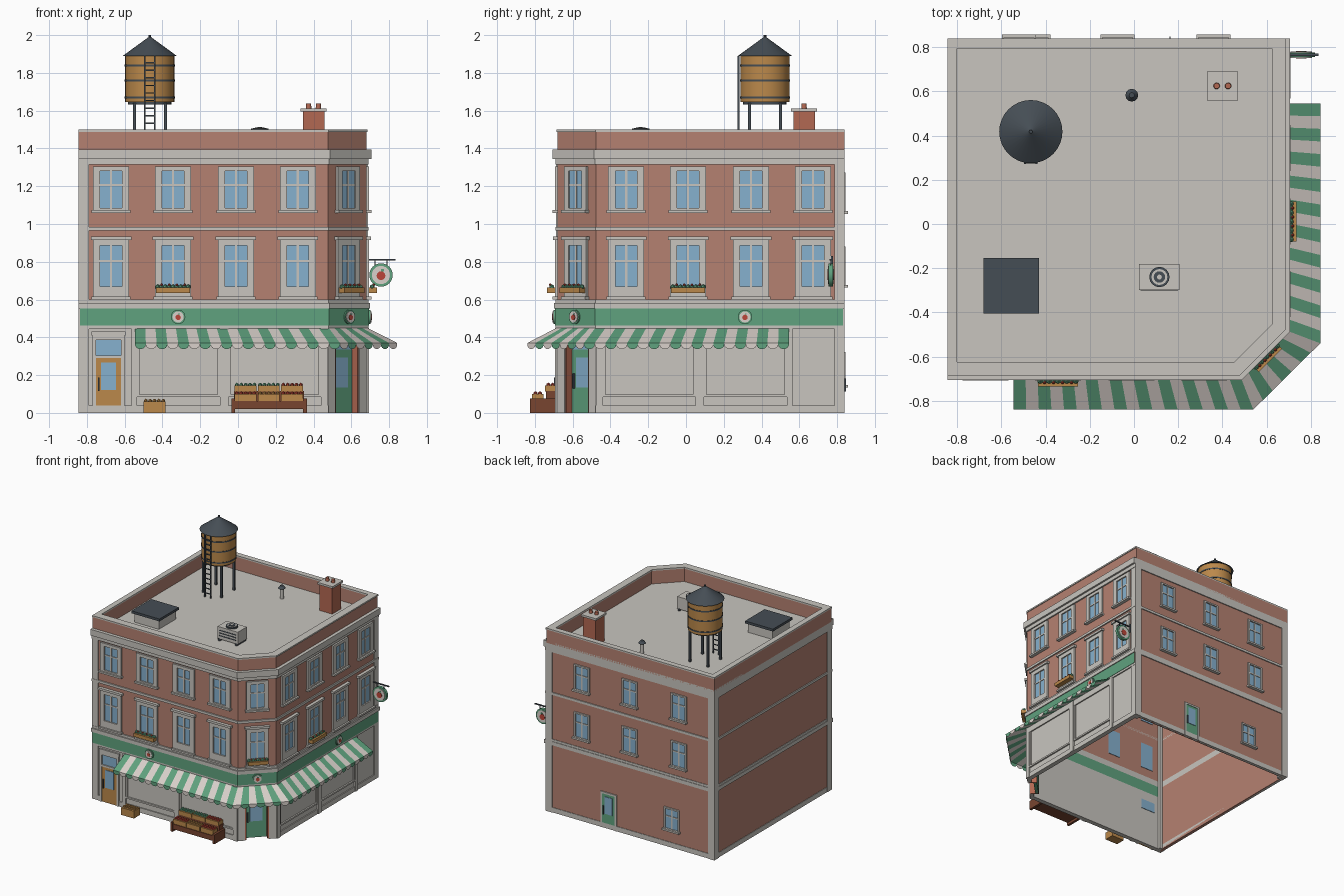
import bpy, bmesh, math
from mathutils import Matrix, Vector

if "Cube" in bpy.data.objects:
    bpy.data.objects.remove(bpy.data.objects["Cube"])

PALETTE = dict(brick=(.46, .22, .165), terracotta=(.45, .14, .085), stone=(.58, .56, .52),
               cream=(.70, .64, .60), glass=(.24, .44, .62), green=(.115, .36, .21),
               wood=(.50, .25, .07), slate=(.06, .075, .09), brown=(.19, .06, .03),
               red=(.50, .06, .04))
NAMES = list(PALETTE)
MATS = []
for name, rgb in PALETTE.items():
    m = bpy.data.materials.new(name)
    m.use_nodes = True
    m.diffuse_color = (*rgb, 1)
    m.node_tree.nodes["Principled BSDF"].inputs["Base Color"].default_value = (*rgb, 1)
    MATS.append(m)


def wall(x, y, deg):
    return Matrix.Translation((x, y, 0)) @ Matrix.Rotation(math.radians(deg), 4, 'Z')


# Wall frames: u runs right along the wall, z up, w outward
FRONT, CORNER = wall(0, -.68, 0), wall(.578, -.578, 45)
RIGHT, BACK, WORLD = wall(.68, 0, 90), wall(0, .83, 180), Matrix()


class Part:
    def __init__(self, name, frame=WORLD):
        self.name, self.frame, self.bm = name, frame, bmesh.new()

    def paint(self, verts, mat, smooth=False):
        for f in {f for v in verts for f in v.link_faces}:
            f.material_index, f.smooth = NAMES.index(mat), smooth

    def box(self, mat, u0, u1, z0, z1, w0, w1):
        t = Matrix.Translation(((u0 + u1) / 2, -(w0 + w1) / 2, (z0 + z1) / 2))
        s = Matrix.Diagonal((u1 - u0, w1 - w0, z1 - z0, 1))
        self.paint(bmesh.ops.create_cube(self.bm, size=1, matrix=self.frame @ t @ s)['verts'], mat)

    def cone(self, mat, u, z, w, r1, r2, depth, facing=False, seg=24):
        # centred at u, z, w; facing turns the axis outward from the wall
        t = self.frame @ Matrix.Translation((u, -w, z))
        if facing:
            t = t @ Matrix.Rotation(math.pi / 2, 4, 'X')
        v = bmesh.ops.create_cone(self.bm, cap_ends=True, segments=seg, radius1=r1,
                                  radius2=r2, depth=depth, matrix=t)['verts']
        self.paint(v, mat, True)

    def ball(self, mat, u, z, w, r):
        t = self.frame @ Matrix.Translation((u, -w, z))
        v = bmesh.ops.create_icosphere(self.bm, subdivisions=1, radius=r, matrix=t)['verts']
        self.paint(v, mat, True)

    def face(self, mat, pts):
        f = self.bm.faces.new([self.bm.verts.new(p) for p in pts])
        f.material_index = NAMES.index(mat)

    def done(self):
        me = bpy.data.meshes.new(self.name)
        self.bm.to_mesh(me)
        self.bm.free()
        for m in MATS:
            me.materials.append(m)
        me.set_sharp_from_angle(angle=math.radians(35))
        bpy.context.collection.objects.link(bpy.data.objects.new(self.name, me))


def footprint(o, b):
    # street sides grow by o, rear and left sides by b
    k = .476 + .414 * o
    return [(-.845 - b, -.68 - o), (k, -.68 - o), (.68 + o, -k), (.68 + o, .84 + b), (-.845 - b, .84 + b)]


def ring(name, z0, z1, out, inn, mats, skip=()):
    # hollow storey band; mats give front, corner, right, back, left
    p = Part(name)
    a, c = footprint(*out), footprint(*inn)
    for i in range(5):
        if i in skip:
            continue
        j = (i + 1) % 5
        A, B, C, D = a[i], a[j], c[j], c[i]
        for quad in ([(*A, z0), (*B, z0), (*B, z1), (*A, z1)], [(*C, z0), (*D, z0), (*D, z1), (*C, z1)],
                     [(*A, z1), (*B, z1), (*C, z1), (*D, z1)], [(*D, z0), (*C, z0), (*B, z0), (*A, z0)]):
            p.face(mats[i], quad)
    p.done()


# Shell
BR, ST, IN = ['brick'] * 5, ['stone'] * 5, (-.03, -.03)
SHOP = ['stone'] * 3 + ['brick'] * 2
ring("ground_walls", 0, .46, (0, -.008), IN, SHOP, skip=(1,))
ring("plinth", 0, .04, (.008, -.004), IN, ST, skip=(1,))
ring("awning_rail", .445, .462, (.01, -.008), IN, SHOP)
ring("sign_band", .462, .552, (.013, -.008), IN, ['green'] * 3 + ['brick'] * 2)
ring("shop_cornice", .552, .582, (.02, 0), IN, ST)
ring("shop_cornice_top", .582, .6, (.01, -.004), IN, ST)
ring("upper_walls", .6, 1.315, (0, -.008), IN, BR)
ring("storey_band", .965, .985, (.01, 0), IN, ST)
ring("cornice_lower", 1.315, 1.345, (.012, 0), IN, ST)
ring("cornice_upper", 1.345, 1.395, (.027, 0), IN, ST)
ring("parapet", 1.38, 1.488, (0, 0), (-.05, -.04), BR)
ring("parapet_cap", 1.488, 1.5, (.006, 0), (-.055, -.045), ST)
roof = Part("roof_deck")
roof.face('stone', [(*q, 1.38) for q in footprint(-.02, -.02)])
roof.done()

posts = Part("corner_pilasters", FRONT)
posts.box('stone', -.845, -.79, 0, 1.32, -.05, .008)
posts.frame = RIGHT
posts.box('stone', .785, .84, 0, 1.32, -.05, .008)
posts.frame = BACK
posts.box('stone', .79, .845, 0, 1.32, -.05, .01)
posts.done()


def window(name, frame, u, z0, z1, gw, jamb, head, foot, hood=False):
    # glass, surround, sash bars, sill and optional hood
    p = Part(name, frame)
    g, s = gw / 2, gw / 2 + jamb
    p.box('glass', u - g, u + g, z0, z1, -.034, .003)
    for e in (-1, 1):
        a, b = sorted((u + e * g, u + e * s))
        p.box('stone', a, b, z0 - foot, z1 + head, -.01, .014)
    p.box('stone', u - g, u + g, z1, z1 + head, -.01, .014)
    p.box('stone', u - g, u + g, z0 - foot, z0, -.01, .014)
    p.box('stone', u - .006, u + .006, z0, z1, 0, .008)
    zm = z0 + (z1 - z0) * .62
    p.box('stone', u - g, u + g, zm - .005, zm + .005, 0, .008)
    p.box('stone', u - s - .008, u + s + .008, z0 - foot - .004, z0 - foot + .01, 0, .028)
    if hood:
        p.box('stone', u - s - .012, u + s + .012, z1 + head - .014, z1 + head + .004, 0, .025)
    p.done()


def flower_box(name, frame, u, half):
    p = Part(name, frame)
    p.box('wood', u - half, u + half, .635, .663, .01, .055)
    n = 9
    for i in range(n):
        x = u + half * .9 * (2 * i / (n - 1) - 1)
        p.ball('green', x, .667, .03, .014)
        if i % 2:
            p.ball('red', x, .678, .038, .008)
    p.done()


COLS = (-.672, -.344, -.011, .317)
for label, frame, us, gw, jamb in (("front", FRONT, COLS, .115, .038), ("corner", CORNER, [0], .10, .032),
                                   ("right", RIGHT, [-c for c in COLS], .115, .038)):
    for i, u in enumerate(us):
        window(f"{label}_upper_window_{i}", frame, u, 1.085, 1.28, gw, jamb, .025, .022)
        window(f"{label}_lower_window_{i}", frame, u, .67, .885, gw, jamb, .045, .065, True)
for i, u in enumerate((-.36, .075, .52)):
    window(f"back_upper_window_{i}", BACK, u, 1.07, 1.26, .115, .012, .012, .012)
    window(f"back_lower_window_{i}", BACK, u, .68, .87, .115, .012, .012, .012)
window("back_ground_window", BACK, .456, .15, .31, .115, .012, .012, .012)
flower_box("front_flower_box", FRONT, COLS[1], .09)
flower_box("corner_flower_box", CORNER, 0, .075)
flower_box("right_flower_box", RIGHT, -COLS[2], .09)


def door(name, frame, u, half, top, w, mat):
    p = Part(name, frame)
    p.box(mat, u - half, u + half, 0, top, w - .02, w + .006)
    p.box('glass', u - half * .6, u + half * .6, top * .42, top * .92, w - .022, w + .01)
    p.box('slate', u - half * .85, u - half * .74, top * .4, top * .65, w, w + .018)
    return p


d = door("side_door", FRONT, -.685, .066, .29, .002, 'wood')
d.box('glass', -.751, -.619, .305, .385, -.034, .005)
for a, b, z0, z1 in ((-.77, -.751, 0, .43), (-.619, -.6, 0, .43), (-.751, -.619, .29, .305),
                     (-.751, -.619, .385, .41), (-.775, -.595, .41, .43)):
    d.box('stone', a, b, z0, z1, 0, .014)
d.done()
d = door("back_door", BACK, -.117, .058, .28, .0, 'green')
for a, b, z1 in ((-.19, -.175, .295), (-.059, -.044, .295)):
    d.box('stone', a, b, 0, z1, 0, .01)
d.box('stone', -.175, -.059, .28, .295, 0, .01)
d.done()

# Recessed corner entrance
d = door("corner_door", CORNER, 0, .08, .32, -.05, 'green')
d.box('glass', -.08, .08, .335, .4, -.065, -.048)
d.box('green', -.085, .085, .32, .335, -.07, -.045)
for e in (-1, 1):
    for mat, a, b, w0, w1 in (('stone', .09, .146, -.03, .002), ('terracotta', .08, .09, -.07, -.004)):
        u0, u1 = sorted((e * a, e * b))
        d.box(mat, u0, u1, 0, .46, w0, w1)
d.box('stone', -.09, .09, .4, .46, -.07, 0)
d.done()

# Shop fronts: piers, window frames and kick rails
for label, frame, s in (("front", FRONT, 1), ("right", RIGHT, -1)):
    p = Part(label + "_shop_front", frame)
    for a, b in ((-.565, -.535), (-.095, -.05), (.44, .476)):
        p.box('stone', *sorted((s * a, s * b)), 0, .45, 0, .014)
    for a, b in ((-.535, -.095), (-.05, .44)):
        p.box('stone', *sorted((s * a, s * b)), .085, .098, 0, .012)
        p.box('stone', *sorted((s * a, s * b)), .4, .45, 0, .01)
        for x in (a, b - .014):
            p.box('stone', *sorted((s * x, s * (x + .014))), .098, .4, 0, .008)
    p.done()

# Striped awning with scalloped edge
awning = Part("awning")
runs = [((-.545, -.685), (.48, -.685), (-.545, -.84), (.54, -.84), 19),
        ((.48, -.685), (.685, -.48), (.54, -.84), (.843, -.54), 7),
        ((.685, -.48), (.685, .545), (.843, -.54), (.843, .545), 19)]
count = 0
for run in runs:
    ia, ib, oa, ob = (Vector((*q, z)) for q, z in zip(run, (.45, .45, .37, .37)))
    n = run[4]
    for i in range(n):
        mat = ('green', 'cream')[count % 2]
        count += 1
        t, t2 = i / n, (i + 1) / n
        a, b = oa.lerp(ob, t), oa.lerp(ob, t2)
        awning.face(mat, [ia.lerp(ib, t), a, b, ia.lerp(ib, t2)])
        arc = [a.lerp(b, .5 - .5 * math.cos(math.pi * k / 8)) - Vector((0, 0, .008 + .024 * math.sin(math.pi * k / 8)))
               for k in range(9)]
        awning.face(mat, [a] + arc + [b])
awning.done()


def medallion(p, u, z, w, r, side=1):
    # green rim, pale face, red fruit with leaf
    p.cone('green', u, z, w, r, r, .012, True)
    p.cone('cream', u, z, w + side * .004, r * .78, r * .78, .012, True)
    p.cone('red', u, z - r * .06, w + side * .007, r * .38, r * .38, .012, True, 12)
    p.box('green', u, u + r * .25, z + r * .32, z + r * .5, w, w + side * .013)


for label, frame, u in (("front", FRONT, -.317), ("corner", CORNER, 0), ("right", RIGHT, .312)):
    p = Part(label + "_medallion", frame)
    medallion(p, u, .508, .016, .038)
    p.done()
p = Part("hanging_sign", wall(0, .766, 0))
medallion(p, .757, .73, .005, .062)
medallion(p, .757, .73, -.005, .062, -1)
p.box('slate', .68, .835, .807, .815, -.005, .005)
p.box('slate', .68, .69, .76, .83, -.012, .012)
for u in (.725, .789):
    p.box('slate', u - .002, u + .002, .77, .81, -.002, .002)
p.done()


def crate(p, u0, u1, z0, z1, w0, w1, fruit):
    p.box('wood', u0, u1, z0, z1, w0, w1)
    n = max(4, round((u1 - u0) / .024))
    for i in range(n):
        for k in (.3, .7):
            p.ball(fruit, u0 + (i + .5) * (u1 - u0) / n, z1 + .003, w0 + k * (w1 - w0), .012)


# Produce display in front of the shop
stand = Part("produce_stand", FRONT)
stand.box('brown', -.03, .36, .02, .062, .03, .14)
stand.box('brown', -.02, .35, .06, .115, .005, .06)
for u in (-.035, .345):
    stand.box('brown', u, u + .02, 0, .075, .01, .145)
for i, (lo, hi) in enumerate((('red', 'green'), ('wood', 'green'), ('red', 'red'))):
    u = -.018 + i * .123
    crate(stand, u, u + .116, .062, .1, .075, .135, lo)
    crate(stand, u, u + .116, .112, .145, .008, .066, hi)
stand.done()
p = Part("loose_crate", FRONT)
crate(p, -.5, -.385, 0, .06, .04, .12, 'wood')
p.done()

# Water tower
t = Part("water_tower", wall(-.467, .418, 0))
for u in (-.082, .082):
    for w in (-.082, .082):
        t.box('slate', u - .008, u + .008, 1.38, 1.64, w - .008, w + .008)
t.cone('slate', 0, 1.64, 0, .115, .115, .014)
t.cone('wood', 0, 1.77, 0, .13, .13, .25, seg=32)
for z in (1.67, 1.76, 1.84):
    t.cone('slate', 0, z, 0, .133, .133, .01, seg=32)
t.cone('slate', 0, 1.94, 0, .143, .006, .1, seg=32)
t.cone('slate', 0, 1.99, 0, .008, .008, .02, seg=10)
for u in (-.026, .026):
    t.box('slate', u - .004, u + .004, 1.38, 1.89, .136, .146)
for i in range(12):
    t.box('slate', -.026, .026, 1.41 + i * .04, 1.417 + i * .04, .138, .144)
t.done()

# Chimney
c = Part("chimney", wall(.4, .625, 0))
c.box('terracotta', -.057, .057, 1.38, 1.595, -.057, .057)
c.box('stone', -.068, .068, 1.595, 1.612, -.068, .068)
for u in (-.026, .026):
    c.cone('terracotta', u, 1.622, 0, .015, .013, .03, seg=12)
c.done()

# Roof vent, skylight and cooling unit
v = Part("roof_vent", wall(-.01, .583, 0))
v.cone('stone', 0, 1.42, 0, .015, .015, .09, seg=12)
v.cone('slate', 0, 1.475, 0, .029, .012, .022, seg=12)
v.done()
s = Part("skylight", wall(-.555, -.28, 0))
s.box('stone', -.11, .11, 1.38, 1.455, -.11, .11)
s.box('slate', -.126, .126, 1.455, 1.475, -.126, .126)
s.done()
a = Part("cooling_unit", wall(.115, -.24, 0))
a.box('stone', -.092, .092, 1.395, 1.495, -.058, .058)
for u in (-.085, .07):
    a.box('slate', u, u + .015, 1.38, 1.4, -.06, .06)
for i in range(3):
    a.box('slate', -.075, .075, 1.42 + i * .022, 1.427 + i * .022, .055, .061)
for mat, r, z in (('slate', .046, 1.5), ('stone', .036, 1.502), ('slate', .026, 1.505), ('stone', .011, 1.508)):
    a.cone(mat, 0, z, 0, r, r, .012, seg=16)
a.done()
